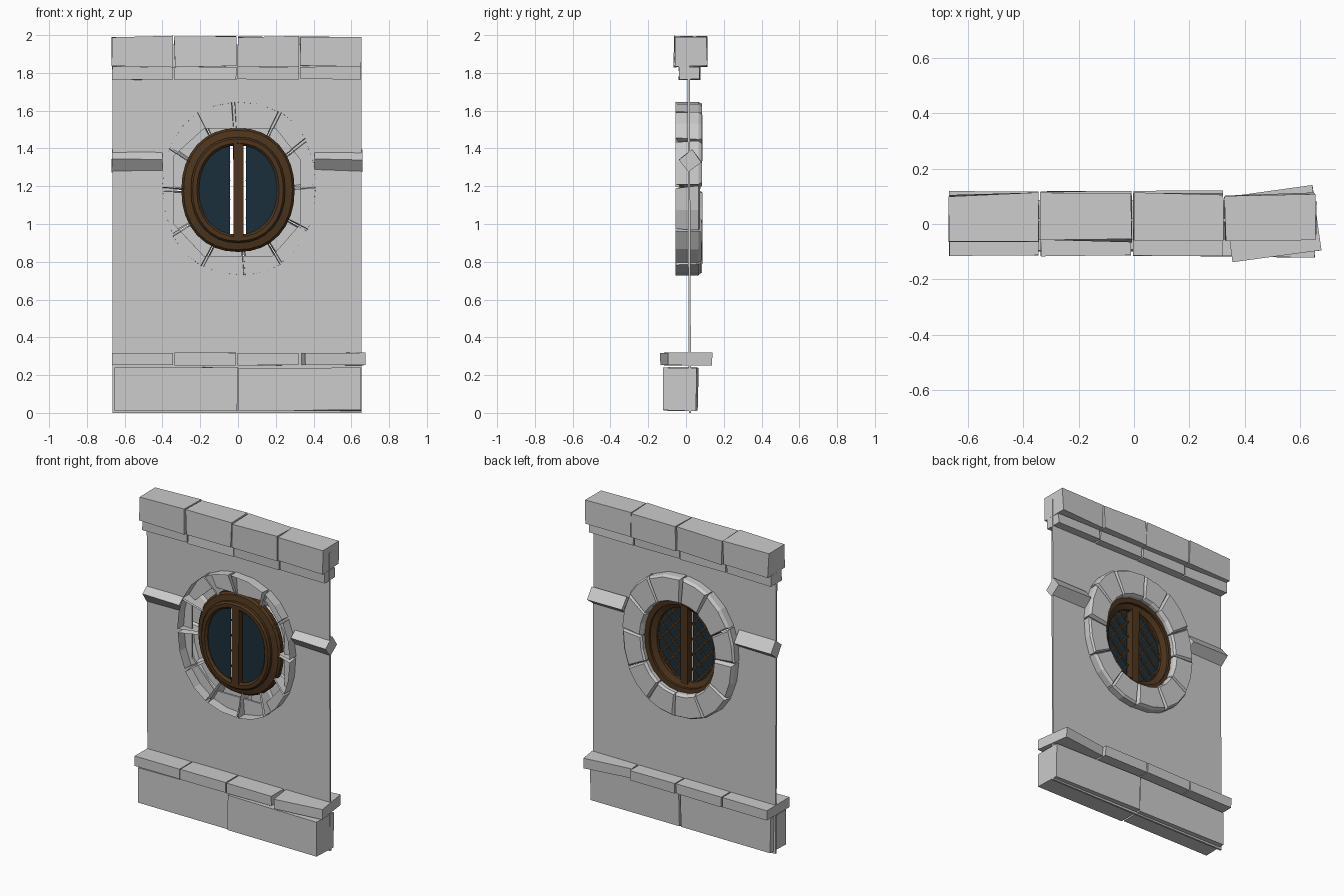
import bpy, bmesh, math, random
from mathutils import Matrix, Vector

if "Cube" in bpy.data.objects:
    bpy.data.objects.remove(bpy.data.objects["Cube"])

random.seed(4)
ZC = 1.19    # ring centre height
ZW = 1.18    # window centre height
YW = -0.018  # depth of the glazed window


def material(name, col):
    m = bpy.data.materials.new(name)
    m.diffuse_color = (*col, 1)
    m.use_nodes = True
    m.node_tree.nodes["Principled BSDF"].inputs["Base Color"].default_value = m.diffuse_color
    return m


WOOD = material("wood", (0.075, 0.035, 0.012))
LEAD = material("lattice_wood", (0.11, 0.055, 0.02))
GLASS = material("glass", (0.011, 0.028, 0.045))


def make(name, verts, faces, mat=None, fix=True):
    me = bpy.data.meshes.new(name)
    me.from_pydata(verts, [], faces)
    if fix:
        bm = bmesh.new()
        bm.from_mesh(me)
        bmesh.ops.recalc_face_normals(bm, faces=bm.faces)
        bm.to_mesh(me)
        bm.free()
    ob = bpy.data.objects.new(name, me)
    bpy.context.collection.objects.link(ob)
    if mat:
        me.materials.append(mat)
    return ob


def block(name, x0, x1, y0, y1, z0, z1, jit=0.0, rot=None, mat=None):
    """Box with slightly uneven corners, optionally turned about its centre."""
    j = lambda: random.uniform(-jit, jit)
    c = Vector(((x0 + x1) / 2, (y0 + y1) / 2, (z0 + z1) / 2))
    v = [Vector((x + j() * .4, y + j(), z + j() * .6))
         for x in (x0, x1) for y in (y0, y1) for z in (z0, z1)]
    if rot:
        v = [c + rot @ (p - c) for p in v]
    f = [(0, 1, 3, 2), (4, 6, 7, 5), (0, 4, 5, 1), (2, 3, 7, 6), (0, 2, 6, 4), (1, 5, 7, 3)]
    return make(name, v, f, mat)


def oval(a, rx, rz, y, zc=ZC, p=0.92):
    """Point on a slightly squared oval in the wall plane."""
    c, s = math.cos(a), math.sin(a)
    return Vector((math.copysign(abs(c) ** p, c) * rx, y, zc + math.copysign(abs(s) ** p, s) * rz))


# Wall sheet with eight-sided window hole
hole = [(-.18, .83), (.18, .83), (.33, 1.0), (.33, 1.34), (.2, 1.505), (-.18, 1.505), (-.34, 1.36), (-.34, 1.0)]
rect = [(-.665, 0), (.655, 0), (.655, 1.95), (-.665, 1.95)]
faces = []
for k in range(4):
    n = (k + 1) % 4
    faces += [(8 + k, 8 + n, 2 * k + 1, 2 * k), (8 + n, (2 * k + 2) % 8, 2 * k + 1)]
wall = make("wall_panel", [(x, 0.021 - .004 * z, z) for x, z in hole + rect], faces)
s = wall.modifiers.new("thickness", 'SOLIDIFY')
s.thickness = 0.012
s.offset = 0

# Plinth, sill course, cornice and coping stones
block("plinth_left", -.652, -.003, -.095, .058, .012, .24, .006)
block("plinth_right", .003, .652, -.115, .06, .012, .24, .006, Matrix.Rotation(math.radians(-1.2), 3, 'Z'))
edges = [-.67, -.34, -.006, .325, .655]
for i in range(4):
    a, b = edges[i] + .004, edges[i + 1] - .004
    turn = Matrix.Rotation(math.radians(7.5 if i == 3 else 0), 3, 'Z')
    dx = .01 if i == 3 else 0
    block(f"sill_stone_{i+1}", a + dx, b + dx, -.115, .118, .253, .318, .003, turn)
    block(f"cornice_stone_{i+1}", a, b, -.037, .072, 1.765, 1.832, .004)
    block(f"coping_stone_{i+1}", a, b, -.06, .106, 1.834, 1.992, .008)

# Side rails set on edge
for name, x0, x1 in (("rail_left", -.668, -.40), ("rail_right", .405, .658)):
    block(name, x0, x1, -.019, .065, 1.293, 1.377, .004, Matrix.Rotation(math.radians(38), 3, 'X'))

# Ring of twelve hollow stones, open at the front, bulging at the back
cut = [math.radians(30 * i + 2 + random.uniform(-2, 2)) for i in range(12)]
cut.append(cut[0] + 2 * math.pi)
for i in range(12):
    a0, a1 = cut[i] + .006, cut[i + 1] - .006
    k = random.uniform(.985, 1.005)
    back = random.uniform(.074, .088)
    lean = random.uniform(-.005, .025), random.uniform(-.005, .025)

    def loop(y, pad, inner_y, l0=0, l1=0):
        b0, b1 = a0 + pad * 2 + l0, a1 - pad * 2 - l1
        am = (b0 + b1) / 2
        out = [oval(a, .408 * k - pad, .460 * k - pad, y) for a in (b0, am, b1)]
        inn = [oval(a, .262 + pad, .297 + pad, inner_y, ZW) for a in (b1, am, b0)]
        return [p + Vector((.007, 0, 0)) for p in out + inn]

    v = loop(-.055, 0, .01, *lean) + loop(.066, 0, .066) + loop(back, .011, back)
    f = [(r * 6 + q, r * 6 + (q + 1) % 6, r * 6 + 6 + (q + 1) % 6, r * 6 + 6 + q)
         for r in range(2) for q in range(6)]
    f += [(12, 13, 16, 17), (13, 14, 15, 16)]
    make(f"ring_stone_{i+1}", v, f)


# Oval wooden frames swept from a cross-section of (inset, y)
def oval_frame(name, rx, rz, prof, n=32):
    m = len(prof)
    v = [oval(2 * math.pi * i / n, rx - d, rz - d, y, ZW) for i in range(n) for d, y in prof]
    f = [(i * m + q, i * m + (q + 1) % m, (i + 1) % n * m + (q + 1) % m, (i + 1) % n * m + q)
         for i in range(n) for q in range(m)]
    return make(name, v, f, WOOD)


oval_frame("outer_frame", .30, .328, [(0, .018), (.012, .004), (.05, -.004), (.06, .006), (.06, .04), (0, .045)])
oval_frame("inner_frame", .25, .28, [(0, -.022), (.01, -.034), (.032, -.034), (.044, -.02), (.044, .008), (.01, .024), (0, .022)])
block("mullion", -.024, .028, YW - .015, YW + .036, .925, 1.435, .004, None, WOOD)

# Glass halves, leaving a slit beside the mullion
for side, name in ((-1, "glass_left"), (1, "glass_right")):
    arc = [oval(math.radians(-80 + 10 * i), .212, .245, YW + .004, ZW) for i in range(17)]
    v = [Vector((side * max(p.x, .036), p.y, p.z)) for p in arc]
    make(name, v, [tuple(range(17))], GLASS, False)

# Diagonal lattice behind the glass
vs, fs = [], []
for slope in (-1, 1):
    d = Vector((.68, 0, .73 * slope))
    nrm = Vector((-d.z, 0, d.x))
    for q in range(-3, 4):
        for side in (-1, 1):
            pts = []
            for t in range(-60, 61):
                p = nrm * (q * .068) + d * (t * .005)
                if (p.x / .212) ** 2 + (p.z / .245) ** 2 < 1 and p.x * side > .042:
                    pts.append(p)
            if len(pts) < 4:
                continue
            b = len(vs)
            y = YW + .012 + .003 * slope
            for e in (pts[0], pts[-1]):
                for w, h in ((-.005, -.004), (.005, -.004), (.005, .004), (-.005, .004)):
                    vs.append(e + nrm * w + Vector((0, y + h, ZW)))
            fs += [(b + k, b + (k + 1) % 4, b + 4 + (k + 1) % 4, b + 4 + k) for k in range(4)]
            fs += [(b, b + 3, b + 2, b + 1), (b + 4, b + 5, b + 6, b + 7)]
make("lattice", vs, fs, LEAD)
